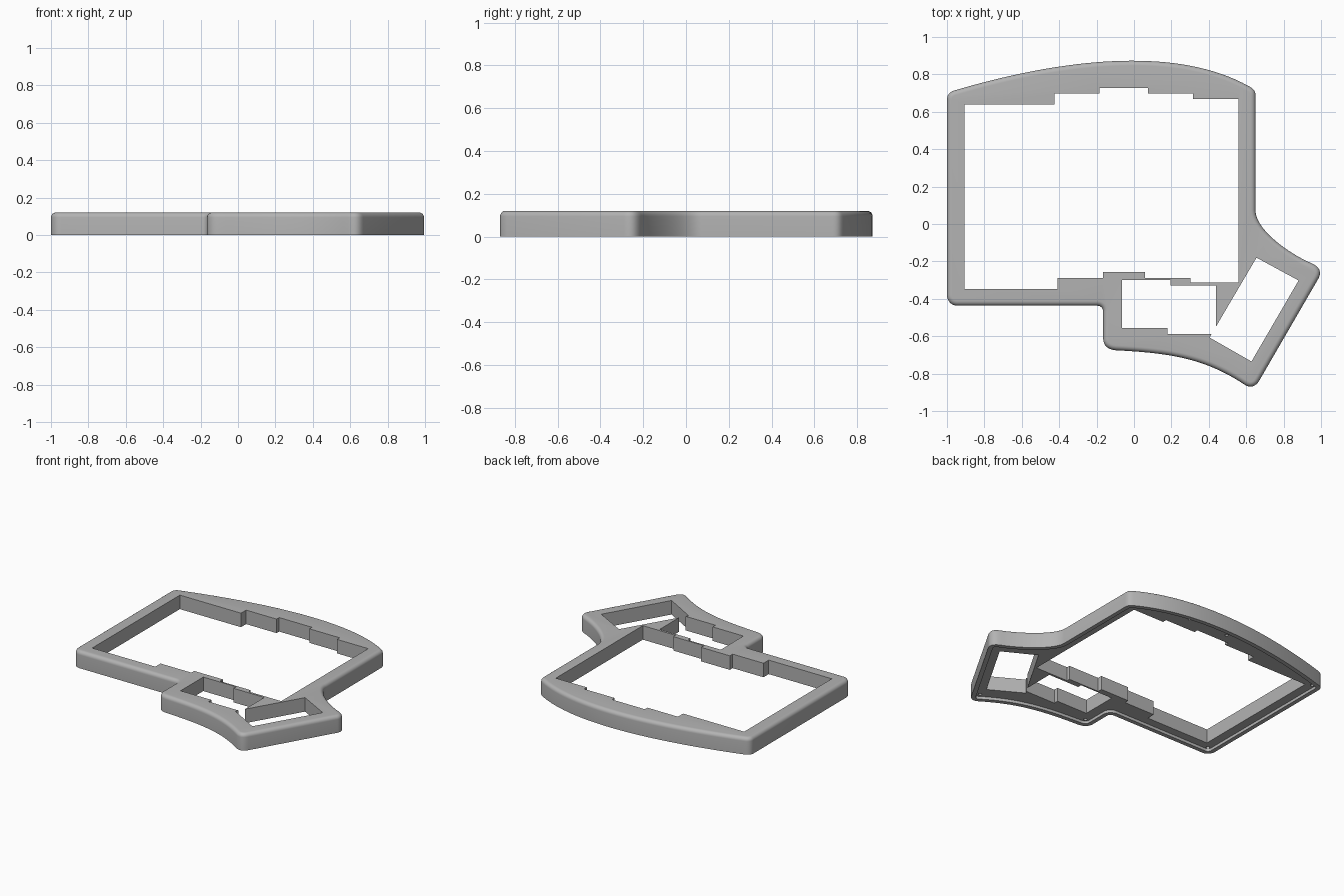
import bpy, bmesh, math
from mathutils import Vector
from mathutils.geometry import interpolate_bezier

HEIGHT = 0.12
ROUND = 0.026      # rounded top edge
LIP = 0.03         # rim left around the underside recess
RECESS = 0.02

cube = bpy.data.objects.get("Cube")
if cube:
    bpy.data.objects.remove(cube, do_unlink=True)

grey = bpy.data.materials.new("plain_grey")
grey.use_nodes = True
color = (0.45, 0.45, 0.45, 1)
grey.diffuse_color = color
grey.node_tree.nodes["Principled BSDF"].inputs["Base Color"].default_value = color


def make_object(name, bm):
    bmesh.ops.recalc_face_normals(bm, faces=bm.faces)
    mesh = bpy.data.meshes.new(name)
    bm.to_mesh(mesh)
    bm.free()
    mesh.materials.append(grey)
    obj = bpy.data.objects.new(name, mesh)
    bpy.context.collection.objects.link(obj)
    return obj


def loft(name, rings):
    """Skin closed rings of (points, z) and cap both ends."""
    bm = bmesh.new()
    loops = [[bm.verts.new((p[0], p[1], z)) for p in pts] for pts, z in rings]
    for low, high in zip(loops, loops[1:]):
        for i in range(len(low)):
            bm.faces.new((low[i - 1], low[i], high[i], high[i - 1]))
    bm.faces.new(loops[0])
    bm.faces.new(loops[-1])
    return make_object(name, bm)


def inset(pts, d):
    """Move a counter-clockwise outline inward by d."""
    out = []
    for i, p in enumerate(pts):
        a = (p - pts[i - 1]).normalized()
        b = (pts[(i + 1) % len(pts)] - p).normalized()
        n = Vector((-a.y - b.y, a.x + b.x)).normalized()
        out.append(p + n * d / max(0.5, n.dot(Vector((-a.y, a.x)))))
    return out


def cut(body, cutter):
    mod = body.modifiers.new("cut", "BOOLEAN")
    mod.operation = "DIFFERENCE"
    mod.solver = "EXACT"
    mod.object = cutter
    bpy.context.view_layer.objects.active = body
    bpy.ops.object.modifier_apply(modifier=mod.name)
    bpy.data.objects.remove(cutter, do_unlink=True)


# Outline: Bezier corners and sweeps (start, handle, handle, end, points)
segments = [
    ((-1, -.38), (-1, -.412), (-.975, -.437), (-.945, -.437), 9),
    ((-.195, -.437), (-.178, -.437), (-.165, -.45), (-.165, -.467), 7),
    ((-.165, -.61), (-.165, -.65), (-.14, -.67), (-.1, -.675), 9),
    ((-.1, -.675), (.2, -.69), (.38, -.72), (.59, -.858), 24),
    ((.59, -.858), (.62, -.878), (.65, -.872), (.67, -.837), 9),
    ((.987, -.29), (1.003, -.26), (.995, -.23), (.95, -.21), 9),
    ((.95, -.21), (.83, -.16), (.65, -.03), (.65, .07), 20),
    ((.65, .685), (.65, .71), (.64, .723), (.617, .735), 7),
    ((.617, .735), (.2, .97), (-.45, .865), (-.96, .714), 36),
    ((-.96, .714), (-.985, .708), (-1, .69), (-1, .665), 8),
]
outline = []
for p0, h0, h1, p1, count in segments:
    for p in interpolate_bezier(Vector(p0), Vector(h0), Vector(h1), Vector(p1), count):
        p = p.to_2d()
        if not outline or (p - outline[-1]).length > 0.001:
            outline.append(p)

# Case body: recessed underside, straight wall, rounded top edge
rings = [(inset(outline, LIP), RECESS), (inset(outline, LIP), 0), (outline, 0)]
for k in range(7):
    t = k / 6 * math.pi / 2
    rings.append((inset(outline, ROUND * (1 - math.cos(t))),
                  HEIGHT - ROUND * (1 - math.sin(t))))
case = loft("case_frame", rings)

# Openings: stepped main well, small stepped well, tilted well
main_well = [(-.907, -.348), (-.409, -.348), (-.409, -.289), (-.166, -.289),
             (-.166, -.257), (.06, -.257), (.06, -.289), (.302, -.289),
             (.302, -.313), (.56, -.313), (.56, .668), (.315, .668),
             (.315, .698), (.075, .698), (.075, .727), (-.184, .727),
             (-.184, .698), (-.425, .698), (-.425, .64), (-.907, .64)]
small_well = [(-.064, -.556), (.179, -.556), (.179, -.588), (.438, -.588),
              (.438, -.329), (.195, -.329), (.195, -.3), (-.064, -.3)]
tilted_well = [(.404, -.607), (.628, -.735), (.88, -.302), (.655, -.18)]
for well in (main_well, small_well, tilted_well):
    cut(case, loft("well_cutter", [(well, -0.1), (well, HEIGHT + 0.1)]))

# Blind screw holes in the underside
for x, y in [(-.11, .8), (.2, .8), (.6, .68), (-.95, .66), (-.95, -.39),
             (-.11, -.62), (.62, -.81), (.94, -.25)]:
    ring = [(x + .012 * math.cos(a * math.pi / 6), y + .012 * math.sin(a * math.pi / 6))
            for a in range(12)]
    cut(case, loft("screw_cutter", [(ring, -0.05), (ring, 0.07)]))

# Smooth curved walls, sharp well edges
bpy.ops.object.select_all(action="DESELECT")
case.select_set(True)
bpy.context.view_layer.objects.active = case
bpy.ops.object.shade_smooth_by_angle(angle=math.radians(30))
